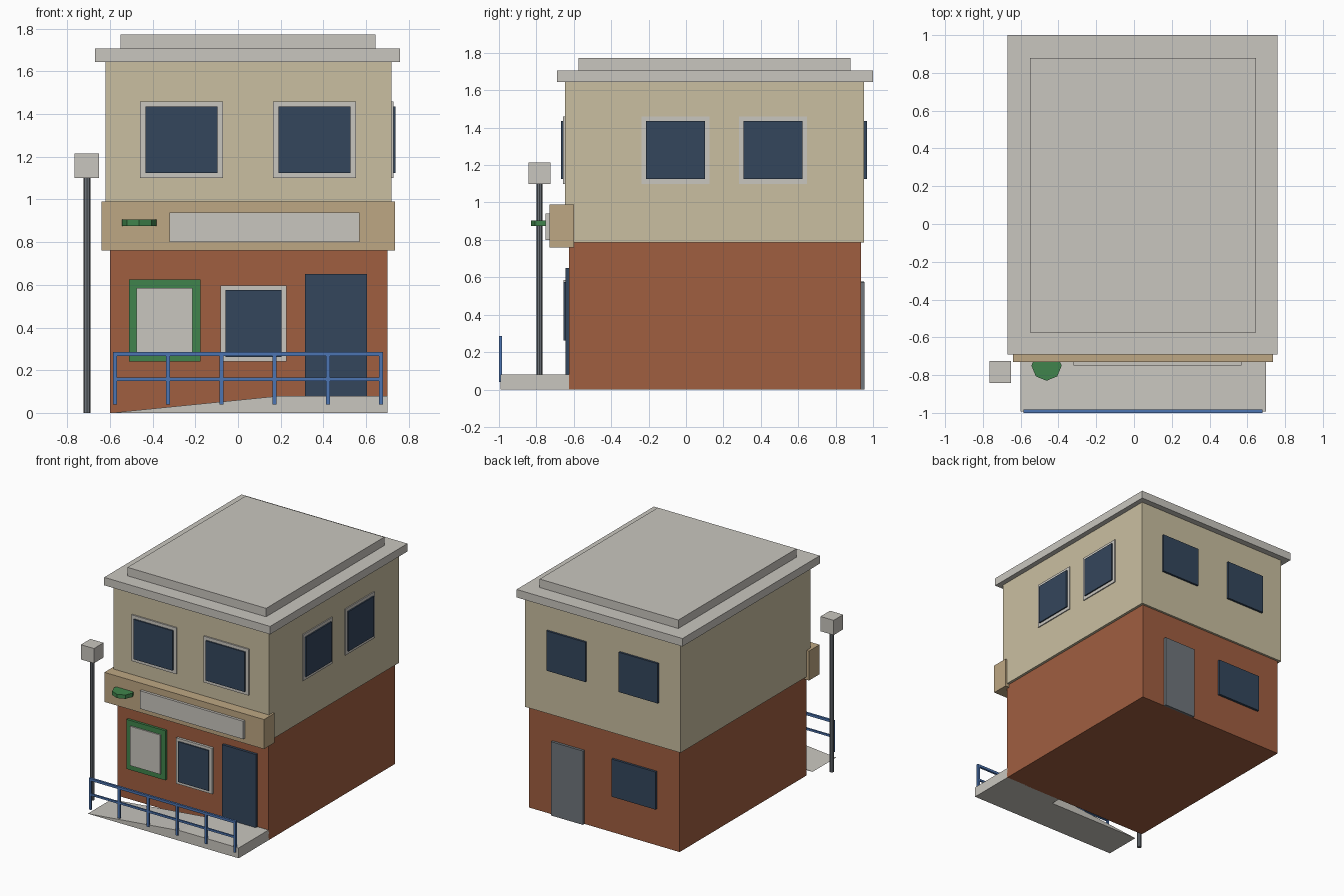
import bpy, bmesh

cube = bpy.data.objects.get("Cube")
if cube:
    bpy.data.objects.remove(cube, do_unlink=True)


def material(name, rgb):
    """Flat material from an 8-bit display colour."""
    lin = [((c / 255 + 0.055) / 1.055) ** 2.4 for c in rgb] + [1]
    m = bpy.data.materials.new(name)
    m.use_nodes = True
    m.diffuse_color = lin
    m.node_tree.nodes["Principled BSDF"].inputs["Base Color"].default_value = lin
    return m


BRICK = material("brick red", (160, 94, 64))
CREAM = material("cream render", (202, 191, 161))
STONE = material("pale stone", (201, 198, 191))
TAN = material("tan fascia", (190, 167, 131))
GLASS = material("navy glass", (52, 70, 92))
GREEN = material("green paint", (64, 132, 76))
BLUE = material("blue railing", (76, 117, 178))
GREY = material("steel grey", (112, 118, 124))


def finish(name, bm, mat):
    bmesh.ops.recalc_face_normals(bm, faces=bm.faces)
    me = bpy.data.meshes.new(name)
    bm.to_mesh(me)
    bm.free()
    me.materials.append(mat)
    ob = bpy.data.objects.new(name, me)
    bpy.context.collection.objects.link(ob)
    return ob


def box(name, x, y, z, mat):
    """Box from (min, max) ranges on each axis."""
    bm = bmesh.new()
    bmesh.ops.create_cube(bm, size=1)
    for v in bm.verts:
        for i, (a, b) in enumerate((x, y, z)):
            v.co[i] = b if v.co[i] > 0 else a
    return finish(name, bm, mat)


def prism(name, centre, radius, height, mat):
    """Eight-sided upright column or disc."""
    bm = bmesh.new()
    bmesh.ops.create_cone(bm, cap_ends=True, segments=8, radius1=radius,
                          radius2=radius, depth=height)
    bmesh.ops.translate(bm, verts=bm.verts, vec=centre)
    return finish(name, bm, mat)


# Building body and roof
box("ground_floor", (-0.60, 0.70), (-0.625, 0.935), (0, 0.785), BRICK)
box("upper_floor", (-0.62, 0.72), (-0.647, 0.952), (0.785, 1.645), CREAM)
box("cornice", (-0.67, 0.76), (-0.69, 1.0), (1.645, 1.707), STONE)
box("roof_slab", (-0.55, 0.645), (-0.575, 0.88), (1.707, 1.773), STONE)

# Shop fascia, blank sign panel and small projecting disc
box("fascia", (-0.64, 0.735), (-0.73, -0.60), (0.76, 0.99), TAN)
box("sign_panel", (-0.32, 0.57), (-0.75, -0.72), (0.80, 0.94), STONE)
prism("sign_disc", (-0.463, -0.75, 0.89), 0.08, 0.03, GREEN)

# Upper windows: framed on the front and right, plain on the back
UP_FRAME, UP_GLASS = (1.10, 1.46), (1.125, 1.435)
for i, c in enumerate((-0.265, 0.358)):
    box(f"front_frame_{i}", (c - 0.194, c + 0.194), (-0.658, -0.63), UP_FRAME, STONE)
    box(f"front_glass_{i}", (c - 0.168, c + 0.168), (-0.669, -0.63), UP_GLASS, GLASS)
    box(f"back_glass_{i}", (c - 0.168, c + 0.168), (0.94, 0.968), UP_GLASS, GLASS)
for i, c in enumerate((-0.056, 0.465)):
    box(f"side_frame_{i}", (0.70, 0.728), (c - 0.181, c + 0.181), UP_FRAME, STONE)
    box(f"side_glass_{i}", (0.70, 0.738), (c - 0.157, c + 0.157), UP_GLASS, GLASS)

# Ground floor front: display board, window and door
box("board_frame", (-0.51, -0.176), (-0.644, -0.61), (0.24, 0.626), GREEN)
box("board_panel", (-0.475, -0.213), (-0.654, -0.61), (0.28, 0.586), STONE)
box("shop_frame", (-0.083, 0.228), (-0.644, -0.61), (0.24, 0.597), STONE)
box("shop_glass", (-0.058, 0.203), (-0.654, -0.61), (0.262, 0.576), GLASS)
box("front_door", (0.315, 0.605), (-0.645, -0.61), (0.08, 0.65), GLASS)

# Ground floor back: service door and window
box("back_door", (0.22, 0.495), (0.92, 0.955), (0, 0.575), GREY)
box("back_window", (-0.405, -0.025), (0.92, 0.953), (0.285, 0.578), GLASS)

# Entrance platform and the wedge ramp leading up to it
box("platform", (0.20, 0.70), (-0.992, -0.62), (0, 0.08), STONE)
bm = bmesh.new()
profile = [bm.verts.new((x, -0.992, z)) for x, z in ((-0.60, 0), (0.20, 0), (0.20, 0.08))]
face = bm.faces.new(profile)
ext = bmesh.ops.extrude_face_region(bm, geom=[face])["geom"]
bmesh.ops.translate(bm, vec=(0, 0.292, 0),
                    verts=[g for g in ext if isinstance(g, bmesh.types.BMVert)])
finish("ramp", bm, STONE)

# Railing
RAIL_Y = (-1.0, -0.983)
for i in range(6):
    x = -0.577 + i * 0.2495
    box(f"rail_post_{i}", (x - 0.009, x + 0.009), RAIL_Y, (0.04, 0.284), BLUE)
box("top_rail", (-0.586, 0.68), RAIL_Y, (0.266, 0.285), BLUE)
box("middle_rail", (-0.58, 0.675), (-0.998, -0.985), (0.15, 0.165), BLUE)

# Street lamp
prism("lamp_pole", (-0.708, -0.783, 0.55), 0.016, 1.10, GREY)
box("lamp_head", (-0.765, -0.652), (-0.842, -0.725), (1.10, 1.215), STONE)
